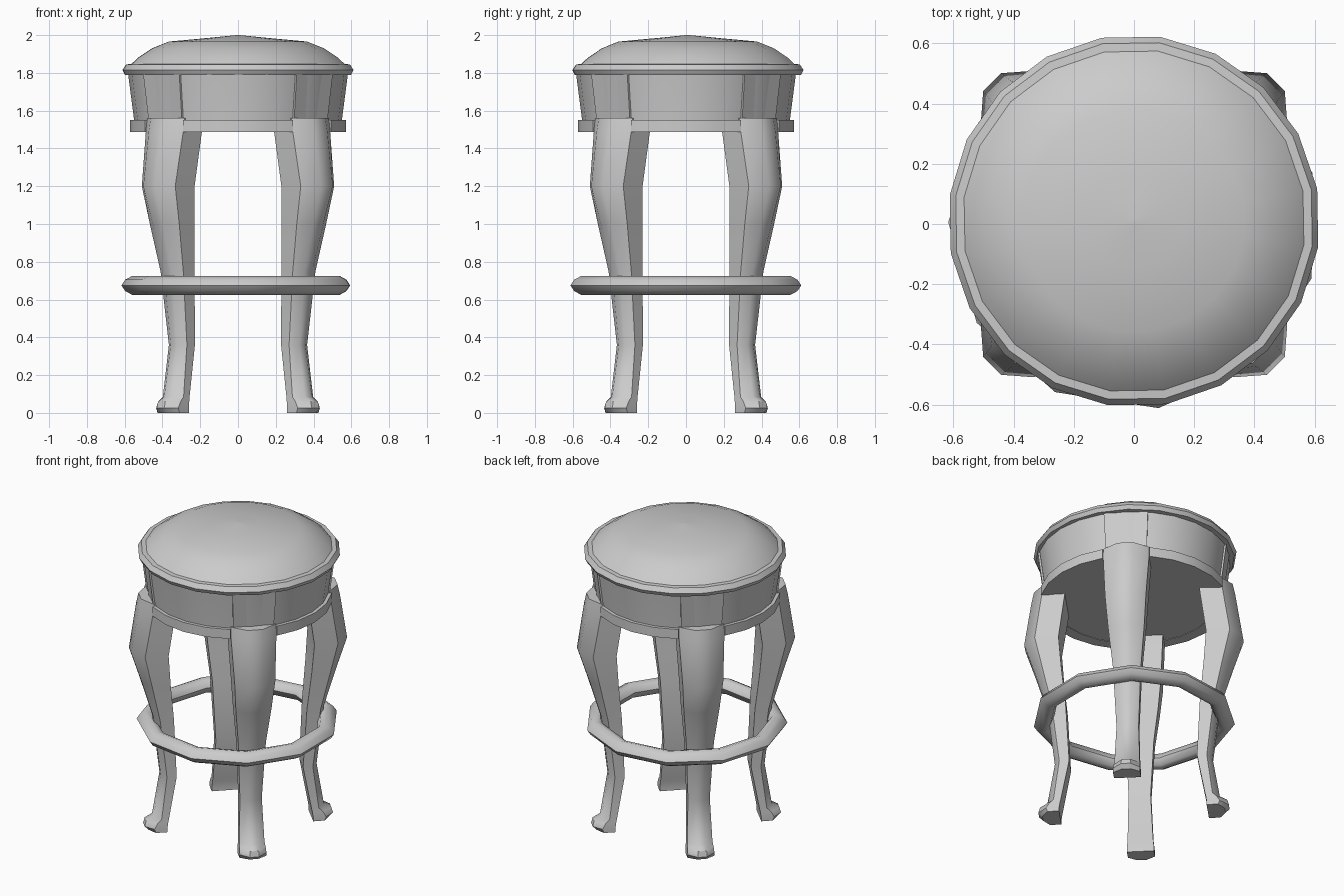
import bpy, math
from math import sin, cos, radians, pi

if "Cube" in bpy.data.objects:
    bpy.data.objects.remove(bpy.data.objects["Cube"])


def make(name, verts, faces, smooth=35):
    me = bpy.data.meshes.new(name)
    me.from_pydata(verts, [], faces)
    ob = bpy.data.objects.new(name, me)
    bpy.context.collection.objects.link(ob)
    bpy.ops.object.select_all(action='DESELECT')
    bpy.context.view_layer.objects.active = ob
    ob.select_set(True)
    bpy.ops.object.mode_set(mode='EDIT')
    bpy.ops.mesh.select_all(action='SELECT')
    bpy.ops.mesh.normals_make_consistent(inside=False)
    bpy.ops.object.mode_set(mode='OBJECT')
    bpy.ops.object.shade_smooth_by_angle(angle=radians(smooth))
    return ob


def loft(name, rings, closed=False, smooth=35):
    """Skin equal-length loops; cap both ends or join last loop to first."""
    n, m = len(rings[0]), len(rings)
    verts = [p for r in rings for p in r]
    faces = []
    for i in range(m if closed else m - 1):
        a, b = i * n, (i + 1) % m * n
        for j in range(n):
            k = (j + 1) % n
            faces.append((a + j, a + k, b + k, b + j))
    if not closed:
        faces += [tuple(range(n))[::-1], tuple(range((m - 1) * n, m * n))]
    return make(name, verts, faces, smooth)


def circle(r, z, n, start=0, cy=0):
    return [(r * cos(start + 2 * pi * i / n), cy + r * sin(start + 2 * pi * i / n), z)
            for i in range(n)]


def radial(r, t, z, ang):
    """Point at radius r, sideways offset t, for a part standing at an angle."""
    return (r * cos(ang) - t * sin(ang), r * sin(ang) + t * cos(ang), z)


# padded seat with rim
seat = [(.54, 1.79), (.605, 1.79), (.618, 1.815), (.598, 1.845), (.57, 1.847),
        (.535, 1.88), (.46, 1.93), (.37, 1.966), (.16, 1.985), (.01, 2.0)]
loft("seat", [circle(r, z, 20, radians(10), .01) for r, z in seat], smooth=32)

# tapered apron under the seat, closed below
loft("apron", [circle(r, z, 24) for r, z in [(.545, 1.49), (.55, 1.55), (.582, 1.795)]])

# lip segments between the legs
for q, side in enumerate(("right", "back", "left", "front")):
    rings = []
    for i in range(5):
        a = radians(q * 90 - 30.5 + 61 * i / 4)
        rings.append([radial(r, 0, z, a) for r, z in
                      [(.50, 1.487), (.572, 1.487), (.572, 1.55), (.50, 1.55)]])
    loft(side + "_apron_lip", rings, smooth=30)

# legs: z, back radius, corner radius, ridge radius, width
leg = [(0, .45, .52, .56, .165), (.025, .45, .53, .585, .165), (.06, .445, .51, .575, .16),
       (.085, .44, .485, .53, .155), (.36, .39, .45, .485, .135), (.75, .41, .495, .53, .17),
       (1.0, .435, .55, .605, .22), (1.2, .45, .595, .67, .25),
       (1.49, .41, .55, .625, .28), (1.56, .41, .54, .61, .28)]
# pilasters above the legs: z, back radius, face radius, width
post = [(1.55, .45, .545, .25), (1.795, .45, .575, .27)]
for q, side in enumerate(("back_right", "back_left", "front_left", "front_right")):
    a = radians(45 + 90 * q)
    loft(side + "_leg",
         [[radial(b, -w / 2, z, a), radial(c, -w / 2, z, a), radial(r - .004, -w * .17, z, a),
           radial(r - .004, w * .17, z, a), radial(c, w / 2, z, a), radial(b, w / 2, z, a)]
          for z, b, c, r, w in leg], smooth=40)
    loft(side + "_leg_post",
         [[radial(b, -w / 2, z, a), radial(f, -w / 2, z, a),
           radial(f, w / 2, z, a), radial(b, w / 2, z, a)] for z, b, f, w in post])

# eleven-sided foot ring
tube = [(.617, .675), (.597, .705), (.56, .725), (.525, .715), (.505, .675),
        (.525, .635), (.56, .625), (.597, .645)]
rings = [[radial(r, 0, z, radians(-82.4) + 2 * pi * i / 11) for r, z in tube]
         for i in range(11)]
loft("foot_ring", rings, closed=True, smooth=50)
